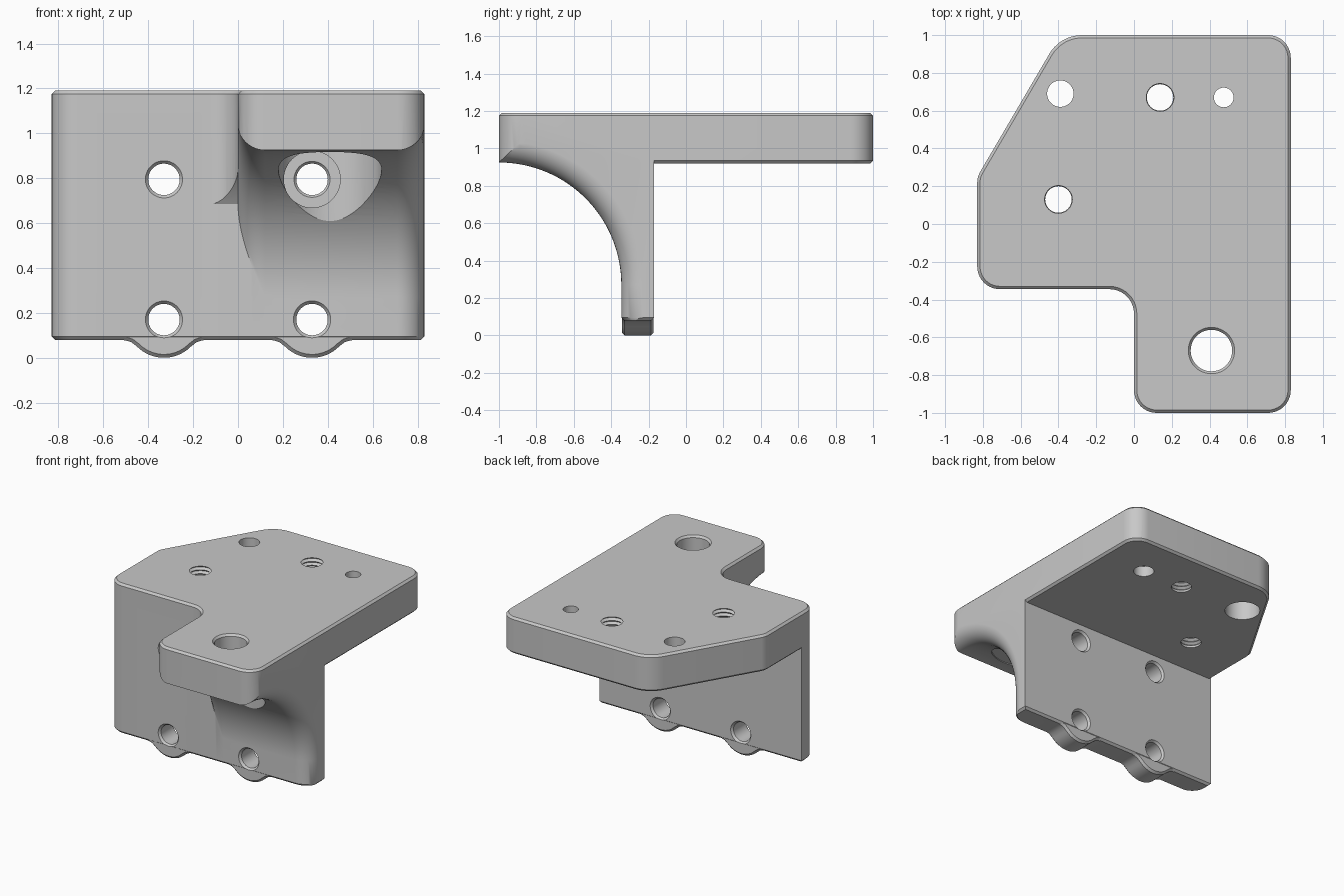
import bpy, bmesh
from math import sin, cos, tan, pi, sqrt, acos
from mathutils import Vector

cube = bpy.data.objects.get("Cube")
if cube:
    bpy.data.objects.remove(cube, do_unlink=True)

grey = bpy.data.materials.new("machined grey")
grey.use_nodes = True
grey.diffuse_color = (0.58, 0.58, 0.58, 1)
grey.node_tree.nodes["Principled BSDF"].inputs["Base Color"].default_value = grey.diffuse_color


def loft(name, rings):
    """Closed solid through rings of equal point count."""
    bm = bmesh.new()
    loops = [[bm.verts.new(p) for p in ring] for ring in rings]
    n = len(loops[0])
    for a, b in zip(loops, loops[1:]):
        for i in range(n):
            j = (i + 1) % n
            bm.faces.new((a[i], a[j], b[j], b[i]))
    bm.faces.new(loops[0][::-1])
    bm.faces.new(loops[-1])
    if bm.calc_volume(signed=True) < 0:
        bmesh.ops.reverse_faces(bm, faces=bm.faces)
    mesh = bpy.data.meshes.new(name)
    bm.to_mesh(mesh)
    bm.free()
    mesh.materials.append(grey)
    ob = bpy.data.objects.new(name, mesh)
    bpy.context.collection.objects.link(ob)
    return ob


def rounded(corners, steps=10):
    """Polygon with a radius at each corner, convex or concave."""
    pts = []
    for i, (x, y, r) in enumerate(corners):
        c = Vector((x, y))
        u = (Vector(corners[i - 1][:2]) - c).normalized()
        v = (Vector(corners[(i + 1) % len(corners)][:2]) - c).normalized()
        ang = acos(u.dot(v))
        centre = c + (u + v).normalized() * (r / sin(ang / 2))
        t = r / tan(ang / 2)
        a, b = c + u * t - centre, c + v * t - centre
        sweep = pi - ang
        for k in range(steps + 1):
            f = k / steps
            pts.append(centre + (a * sin((1 - f) * sweep) + b * sin(f * sweep)) / sin(sweep))
    return pts


def inset(pts, d):
    out = []
    for i, p in enumerate(pts):
        e = (p - pts[i - 1]).normalized()
        f = (pts[(i + 1) % len(pts)] - p).normalized()
        m, n = Vector((-e.y, e.x)), Vector((-f.y, f.x))
        out.append(p + (m + n) * (d / (1 + m.dot(n))))
    return out


def prism(name, pts, layers, along_y=False):
    """Outline stacked at (height, inset) layers."""
    rings = []
    for h, d in layers:
        ring = inset(pts, d)
        rings.append([(p.x, h, p.y) if along_y else (p.x, p.y, h) for p in ring])
    return loft(name, rings)


def lathe(name, at, profile, along_y=False, n=48):
    """Turned solid from (height, radius) pairs."""
    rings = []
    for h, r in profile:
        ring = [(at[0] + r * cos(2 * pi * k / n), at[1] + r * sin(2 * pi * k / n)) for k in range(n)]
        rings.append([(a, h, b) if along_y else (a, b, h) for a, b in ring])
    return loft(name, rings)


def combine(body, tool, operation, solver='EXACT'):
    mod = body.modifiers.new(operation.lower(), 'BOOLEAN')
    mod.operation, mod.object, mod.solver = operation, tool, solver
    bpy.context.view_layer.objects.active = body
    bpy.ops.object.modifier_apply(modifier=mod.name)
    bpy.data.objects.remove(tool, do_unlink=True)


C = 0.015             # edge chamfer
FRONT, BACK = -0.345, -0.17
TOP, UNDER, BASE = 1.19, 0.92, 0.08
RIGHT = 0.83

# Block in the shape of the plate, with clipped rear corner and forward tab
outline = rounded([(0, -1, 0.12), (RIGHT, -1, 0.12), (RIGHT, 1, 0.12), (-0.39, 1, 0.2),
                   (-RIGHT, 0.25, 0.12), (-RIGHT, FRONT, 0.12), (0, FRONT, 0.13)])
bracket = prism("mounting_bracket", outline, [(BASE, C), (BASE + C, 0), (TOP - C, 0), (TOP, C)])

# Space behind the upright, leaving a chamfer round the plate's underside
lip = UNDER + C + 0.005
section = [(BACK - 0.025, -0.2), (BACK - 0.025, BASE - 0.01), (BACK, BASE + C),
           (BACK, lip), (1.2, lip), (1.2, -0.2)]
rear = loft("rear_space", [[(x, y, z) for y, z in section] for x in (-1, 1)])
plug = prism("plate_plug", outline, [(UNDER, C), (UNDER + 2 * C, -C)])
combine(rear, plug, 'DIFFERENCE', 'MANIFOLD')
combine(bracket, rear, 'DIFFERENCE', 'MANIFOLD')

# Curved hollow under the tab, with rounded side edges
EDGE, STEPS, TINY = 0.12, 10, 0.0005
FLAT = FRONT - TINY
R = FLAT + 1
zc = UNDER + 0.005 - R
ramp = [-TINY] + [EDGE * (1 - cos(pi / 2 * k / STEPS)) for k in range(1, STEPS + 1)]
rings = []
for x in [-0.2] + ramp + [RIGHT - d for d in reversed(ramp)] + [0.95]:
    d = max(0, min(x, RIGHT - x, EDGE))
    rad = R + EDGE - sqrt(max(0, EDGE ** 2 - (EDGE - d) ** 2))
    low = acos(min(1, R / rad)) if x < 0.4 else 0
    ring = [(x, -1.2, -0.2), (x, -1.2, zc + rad)]
    for k in range(33):
        a = pi / 2 + (low - pi / 2) * k / 32
        ring.append((x, -1 + rad * cos(a), zc + rad * sin(a)))
    end = ring[-1][1]
    ring += [(x, end, BASE + C), (x, end + 0.025, BASE - 0.01), (x, end + 0.025, -0.2)]
    rings.append(ring)
combine(bracket, loft("web_hollow", rings), 'DIFFERENCE', 'MANIFOLD')

# Rounded lugs beneath the lower wall holes
HX, LOW, HIGH = 0.33, 0.17, 0.795
for s in (-1, 1):
    arc = [(0.12 * k / 8, LOW - sqrt(LOW ** 2 - (0.12 * k / 8) ** 2)) for k in range(-8, 9)]
    flare = [(0.145, 0.069), (0.17, 0.077), (0.2, 0.081)]
    half = [(-x, z) for x, z in reversed(flare)] + arc + flare
    pts = [Vector((s * HX + x, z)) for x, z in half + [(0.2, 0.2), (-0.2, 0.2)]]
    y0, y1 = FRONT + 0.002, BACK - 0.003
    lug = prism("lug", pts, [(y0, C), (y0 + C, 0), (y1 - C, 0), (y1, C)], True)
    combine(bracket, lug, 'UNION')

# Clearance pockets in the web
combine(bracket, lathe("spotface", (0.41, -0.67), [(0.2, 0.23), (UNDER + 0.003, 0.23)], n=64), 'DIFFERENCE')
combine(bracket, lathe("screw_pocket", (HX, HIGH), [(-0.62, 0.126), (FRONT + 0.003, 0.126)], True), 'DIFFERENCE')

# Chamfered holes through the wall
for x in (-HX, HX):
    for z in (LOW, HIGH):
        profile = [(FRONT - 0.02, 0.1), (FRONT + C, 0.07), (BACK - C, 0.07), (BACK + 0.02, 0.1)]
        combine(bracket, lathe("wall_hole", (x, z), profile, True), 'DIFFERENCE')

# Holes through the plate: tab, counterbored, dowel and two threaded
LO, HI = 0.85, 1.25
thread = [(LO + (HI - LO) * k / 28, 0.07 + 0.016 * (k % 2)) for k in range(29)]
thread = [(h, r if UNDER + 0.01 < h < TOP - 0.01 else 0.07) for h, r in thread]
plate_holes = [
    ((0.41, -0.67), [(LO, 0.11), (TOP - C, 0.11), (TOP + 0.02, 0.14)]),
    ((-0.39, 0.69), [(LO, 0.12), (1.07, 0.12), (1.071, 0.07), (HI, 0.07)]),
    ((0.475, 0.67), [(LO, 0.07), (1.0, 0.07), (1.001, 0.052), (HI, 0.052)]),
    ((0.138, 0.67), thread),
    ((-0.4, 0.13), thread),
]
for at, profile in plate_holes:
    combine(bracket, lathe("plate_hole", at, profile), 'DIFFERENCE')

# Smooth curved walls, crisp edges
for ob in bpy.context.selected_objects:
    ob.select_set(False)
bracket.select_set(True)
bpy.context.view_layer.objects.active = bracket
bpy.ops.object.shade_smooth_by_angle(angle=0.5)
